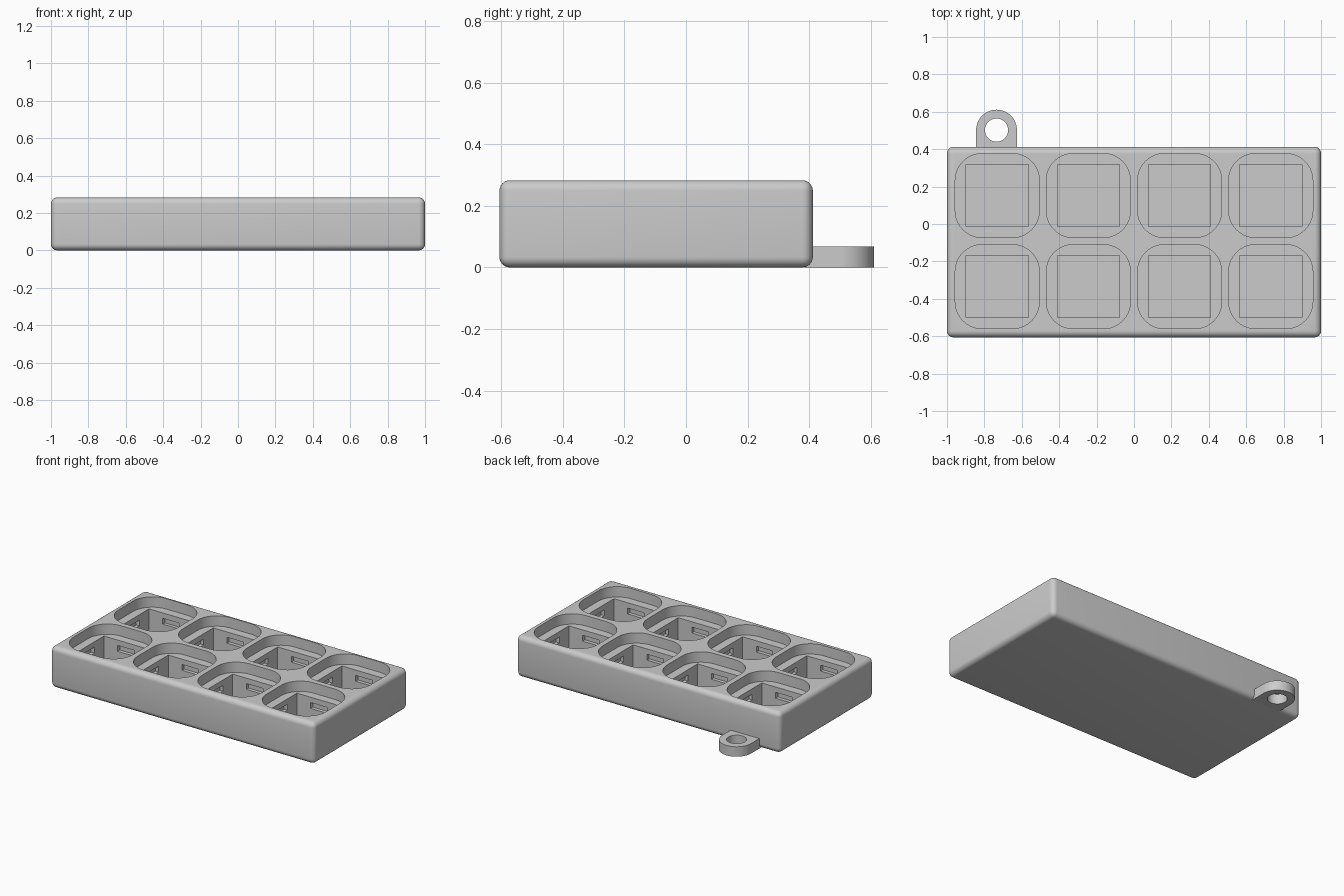
import bpy, bmesh
from math import sin, cos, pi

if "Cube" in bpy.data.objects:
    bpy.data.objects.remove(bpy.data.objects["Cube"])

XS = [-0.731, -0.244, 0.244, 0.731]   # key columns
YS = [-0.335, 0.152]                  # key rows


def arc(cx, cy, r, a0, a1, n):
    return [(cx + r * cos(a0 + (a1 - a0) * i / n),
             cy + r * sin(a0 + (a1 - a0) * i / n)) for i in range(n + 1)]


def rounded_square(h, r, n=10):
    c = h - r
    pts = []
    for k, (sx, sy) in enumerate([(1, 1), (-1, 1), (-1, -1), (1, -1)]):
        pts += arc(sx * c, sy * c, r, k * pi / 2, (k + 1) * pi / 2, n)
    return pts


def prisms(name, profile, z0, z1, centres):
    """Extrude one profile at every centre, as one object."""
    bm = bmesh.new()
    for cx, cy in centres:
        lo = [bm.verts.new((x + cx, y + cy, z0)) for x, y in profile]
        hi = [bm.verts.new((x + cx, y + cy, z1)) for x, y in profile]
        bm.faces.new(lo[::-1])
        bm.faces.new(hi)
        for i in range(len(profile)):
            j = (i + 1) % len(profile)
            bm.faces.new((lo[i], lo[j], hi[j], hi[i]))
    bmesh.ops.recalc_face_normals(bm, faces=bm.faces)
    me = bpy.data.meshes.new(name)
    bm.to_mesh(me)
    bm.free()
    ob = bpy.data.objects.new(name, me)
    bpy.context.collection.objects.link(ob)
    return ob


def finish(ob, cutters=()):
    """Cut, apply every modifier, remove the cutters and smooth."""
    for c in cutters:
        m = ob.modifiers.new(c.name, 'BOOLEAN')
        m.operation, m.solver, m.object = 'DIFFERENCE', 'EXACT', c
        c.hide_render = True
    bpy.ops.object.select_all(action='DESELECT')
    bpy.context.view_layer.objects.active = ob
    ob.select_set(True)
    for m in list(ob.modifiers):
        bpy.ops.object.modifier_apply(modifier=m.name)
    for c in cutters:
        bpy.data.objects.remove(c)
    bpy.ops.object.shade_smooth_by_angle(angle=pi / 6)


# Rounded housing block
y0, y1 = -0.606, 0.412
body = prisms("housing", [(-1, y0), (1, y0), (1, y1), (-1, y1)], 0, 0.283, [(0, 0)])
bev = body.modifiers.new("round", 'BEVEL')
bev.width, bev.segments = 0.034, 6

# Keycap recesses, switch sockets and the clip slots in the socket walls
keys = [(x, y) for x in XS for y in YS]
h, w, d = 0.166, 0.062, 0.19
plus = [(d, -w), (d, w), (w, w), (w, d), (-w, d), (-w, w),
        (-d, w), (-d, -w), (-w, -w), (-w, -d), (w, -d), (w, -w)]
finish(body, [
    prisms("keycap_recess", rounded_square(0.225, 0.145), 0.212, 0.4, keys),
    prisms("switch_socket", [(-h, -h), (h, -h), (h, h), (-h, h)], 0.04, 0.3, keys),
    prisms("clip_slots", plus, 0.135, 0.175, keys),
])

# Key ring tab with its hole
tx, ty, r = -0.735, 0.502, 0.109
tab = prisms("ring_tab", arc(tx, ty, r, 0, pi, 32) + [(tx - r, 0.385), (tx + r, 0.385)],
             0, 0.068, [(0, 0)])
finish(tab, [prisms("ring_hole", arc(tx, ty, 0.062, 0, 2 * pi, 40)[:-1], -0.1, 0.2, [(0, 0)])])
